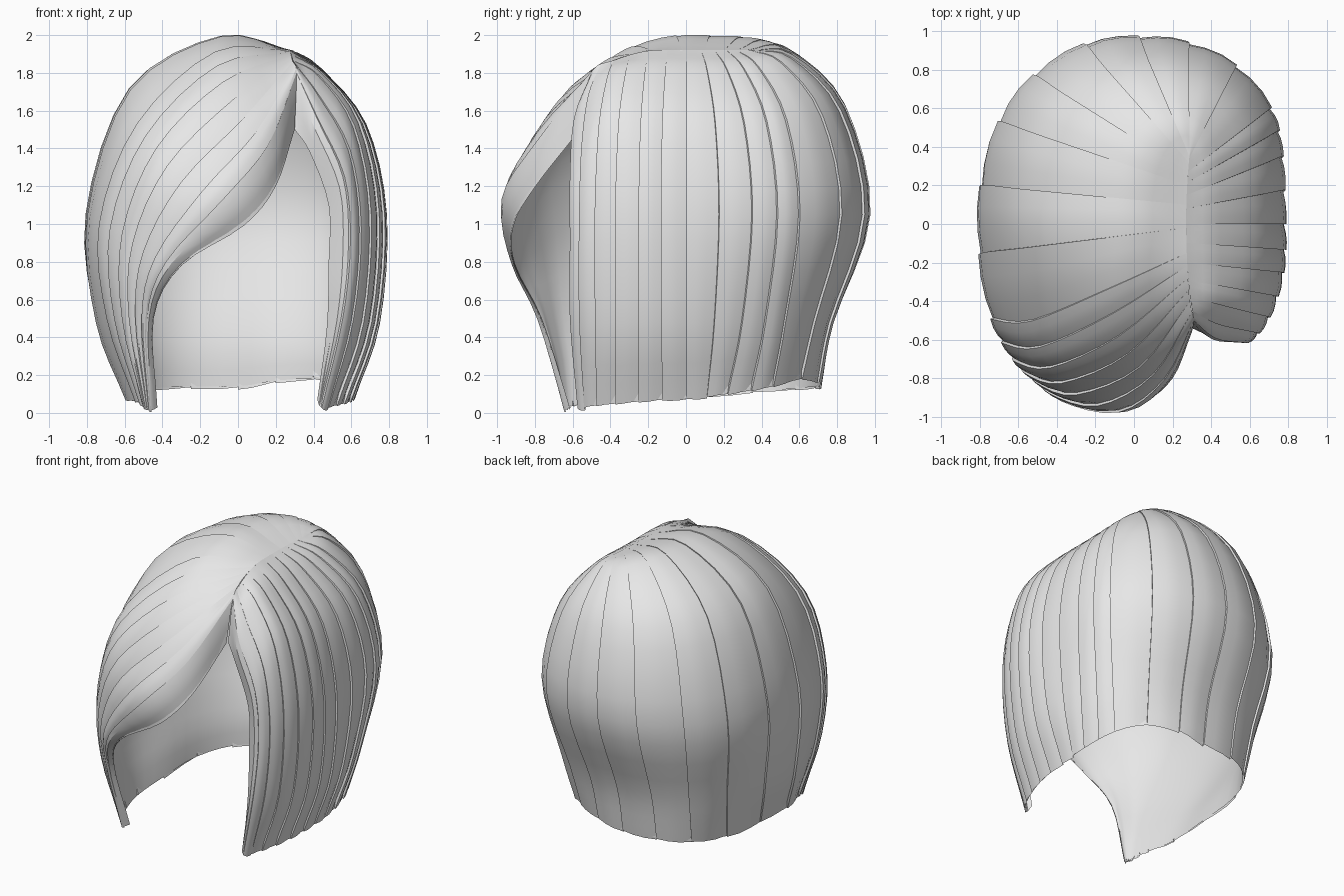
import bpy, bmesh, random
from math import sin, cos, pi, radians, floor
from mathutils import Vector

random.seed(4)
cube = bpy.data.objects.get("Cube")
if cube:
    bpy.data.objects.remove(cube)

grey = bpy.data.materials.new("hair grey")
grey.use_nodes = True
grey.diffuse_color = (0.8, 0.8, 0.8, 1)
grey.node_tree.nodes["Principled BSDF"].inputs["Base Color"].default_value = grey.diffuse_color


def part_line(y):
    """Point on the parting at depth y."""
    drop = max(0, -y - 0.15)
    return Vector((0.27 + 0.14 * y * y, y, 1.92 - drop * drop))


def draped_guide(root_y, mid, hem, bump):
    """Strand that arches from the parting to the widest level, then tucks in to the hem."""
    root = part_line(root_y)
    mid, hem = Vector((*mid, 1.05)), Vector(hem)
    points = [root]
    for angle in (radians(20), radians(52)):
        p = root.lerp(mid, sin(angle))
        p.z = mid.z + (root.z - mid.z) * cos(angle) + bump * sin(2 * angle) * cos(angle)
        points.append(p)
    low = hem.lerp(mid, 0.78 - 0.55 * max(0, mid.y))
    low.z = 0.48
    return points + [mid, low, hem]


def free_guide(*points):
    return [Vector(p) for p in points]


# Swept fringe, from its folded lower edge upward
guides = [
    free_guide((.3, -.56, 1.5), (.2, -.8, 1.2), (.03, -.92, .99), (-.3, -.91, .78), (-.45, -.77, .5), (-.43, -.62, .04)),
    free_guide((.31, -.5, 1.8), (.16, -.8, 1.42), (-.08, -.97, 1.13), (-.38, -.91, .8), (-.48, -.78, .5), (-.46, -.64, .02)),
    free_guide((.29, -.4, 1.86), (.03, -.74, 1.56), (-.3, -.88, 1.22), (-.5, -.82, .85), (-.54, -.74, .5), (-.48, -.63, .03)),
    free_guide((.28, -.28, 1.9), (-.08, -.58, 1.75), (-.43, -.74, 1.4), (-.61, -.71, .95), (-.61, -.67, .5), (-.5, -.6, .04)),
    free_guide((.275, -.15, 1.92), (-.12, -.33, 1.91), (-.53, -.5, 1.53), (-.73, -.49, 1), (-.69, -.49, .5), (-.54, -.5, .06)),
]

# Right side, back and left side: root depth, widest point, hem point, lift
for row in (
    (-.02, (-.79, -.15), (-.59, -.3, .07), .2),
    (.1, (-.79, .2), (-.59, 0, .09), .2),
    (.2, (-.7, .53), (-.57, .35, .11), .19),
    (.27, (-.52, .77), (-.45, .58, .13), .16),
    (.32, (-.26, .93), (-.25, .69, .14), .11),
    (.35, (.02, .97), (0, .71, .14), .06),
    (.36, (.28, .94), (.2, .7, .17), .02),
    (.34, (.53, .82), (.4, .61, .18), -.02),
    (.27, (.71, .6), (.55, .46, .14), -.06),
    (.15, (.77, .35), (.61, .22, .1), -.09),
    (0, (.78, 0), (.61, 0, .08), -.1),
    (-.2, (.77, -.25), (.59, -.25, .06), -.1),
    (-.38, (.7, -.48), (.52, -.47, .04), -.06),
):
    guides.append(draped_guide(*row))

# Left front edge and its inward roll
guides.append(free_guide((.31, -.5, 1.8), (.42, -.59, 1.56), (.56, -.61, 1.25), (.59, -.61, .9), (.55, -.61, .5), (.44, -.57, .03)))
guides.append(free_guide((.3, -.54, 1.5), (.38, -.57, 1.38), (.48, -.57, 1.1), (.48, -.56, .8), (.47, -.56, .45), (.42, -.54, .07)))


def spline(points, t):
    """Smooth curve through the points at parameter t."""
    last = len(points) - 1
    i = min(floor(t), last - 1)
    f = t - i
    b, c = points[i], points[i + 1]
    a = points[i - 1] if i else b * 2 - c
    d = points[i + 2] if i + 2 <= last else c * 2 - b
    return (b * 2 + (c - a) * f + (a * 2 - b * 5 + c * 4 - d) * f * f
            + (b * 3 - a - c * 3 + d) * f ** 3) * 0.5


ROWS, COLS = 20, 3
SPAN, LAST = len(guides[0]) - 1, len(guides) - 1
STEP, LINING_GAP = 0.014, 0.03


def column(u, offset, trim=0):
    """Points from root to hem at u, moved outward by offset(v)."""
    result = []
    for j in range(ROWS + 1):
        v = j / ROWS
        p = spline([spline(g, v * SPAN) for g in guides], u)
        out = Vector((p.x, p.y, 0.6 * (p.z - 1))).normalized()
        p += out * offset(v)
        p.z = max(0, p.z + trim * v ** 8)
        result.append(p)
    return result


def loft(name, columns):
    """Smooth-shaded sheet through neighbouring columns, with creases kept at the seams."""
    bm = bmesh.new()
    grid = [[bm.verts.new(p) for p in col] for col in columns]
    for left, right in zip(grid, grid[1:]):
        for j in range(ROWS):
            bm.faces.new((left[j], right[j], right[j + 1], left[j + 1]))
    bmesh.ops.remove_doubles(bm, verts=bm.verts, dist=0.0008)
    mesh = bpy.data.meshes.new(name)
    bm.to_mesh(mesh)
    bm.free()
    mesh.materials.append(grey)
    obj = bpy.data.objects.new(name, mesh)
    bpy.context.collection.objects.link(obj)
    bpy.ops.object.select_all(action="DESELECT")
    obj.select_set(True)
    bpy.context.view_layer.objects.active = obj
    bpy.ops.object.shade_smooth_by_angle(angle=radians(28))


# Outer hair: overlapping locks, each rising to a small step at its seam
locks = []
for first in range(LAST):
    # the fringe and the left side have narrower locks
    count = 2 if 1 <= first < 4 or 13 <= first < 18 else 1
    for k in range(count):
        tilt = random.uniform(-0.025, 0.015)
        for c in range(COLS + 1):
            side = c / COLS
            rise = STEP * (side - 0.5 + 0.5 * sin(pi * side))
            locks.append(column(first + (k + side) / count,
                                lambda v: rise * min(1, 2.5 * v), tilt * (1 - side)))
loft("hair_locks", locks)

# Smooth inner lining that meets the locks at the parting, hem and front edges
lining = []
for i in range(LAST * COLS + 1):
    u = i / COLS
    edge = min(1, u, LAST - u)
    lining.append(column(u, lambda v: -LINING_GAP * edge * min(1, 8 * v, 12 * (1 - v))))
loft("inner_lining", lining[::-1])
